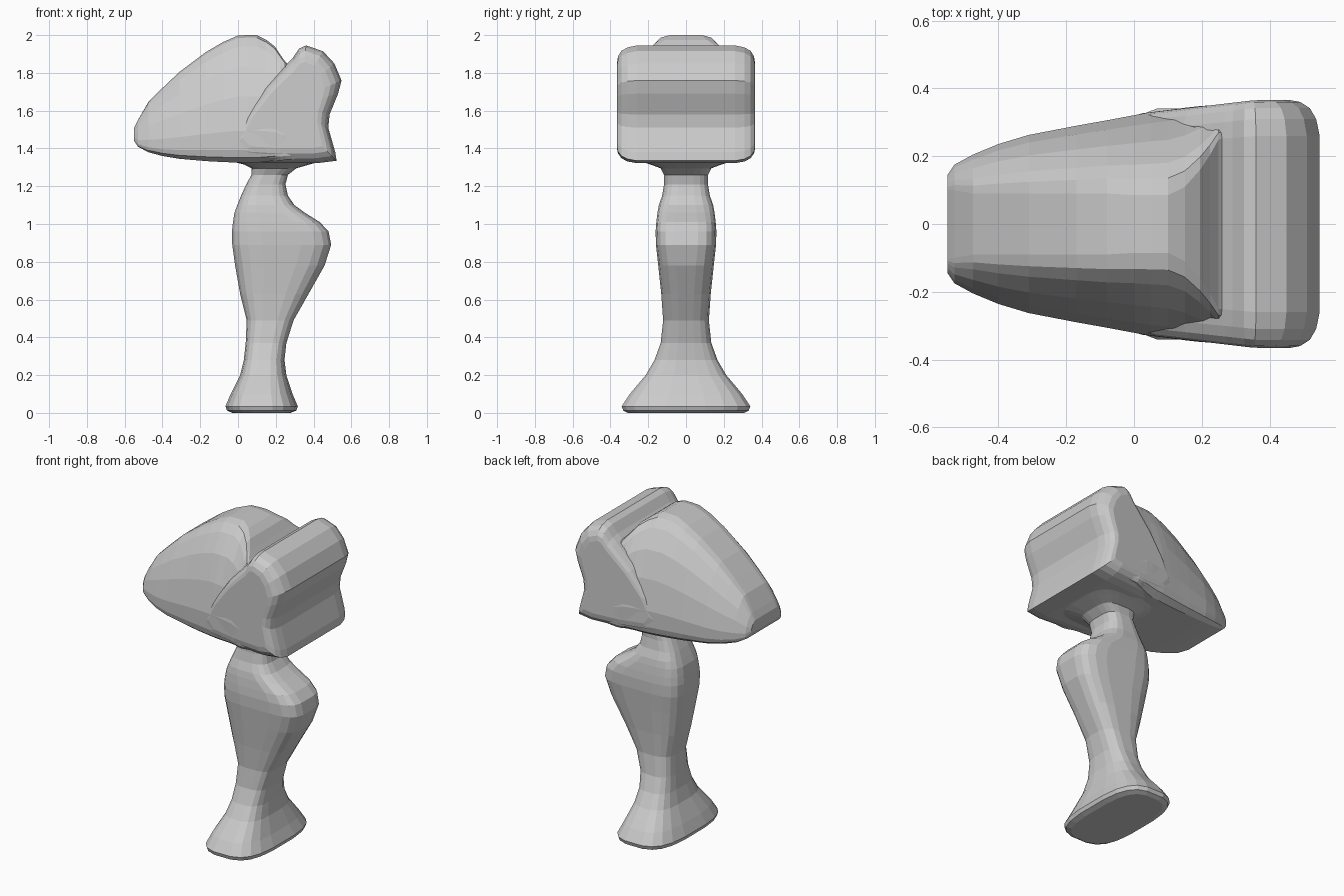
import bpy, bmesh
from math import cos, sin, pi, copysign


def loft(name, rings):
    """Skin a list of equal-length closed rings and cap both ends."""
    bm = bmesh.new()
    vs = [[bm.verts.new(p) for p in r] for r in rings]
    n = len(rings[0])
    for a, b in zip(vs, vs[1:]):
        for i in range(n):
            j = (i + 1) % n
            bm.faces.new((a[i], a[j], b[j], b[i]))
    bm.faces.new(vs[0][::-1])
    bm.faces.new(vs[-1])
    bmesh.ops.recalc_face_normals(bm, faces=bm.faces)
    me = bpy.data.meshes.new(name)
    bm.to_mesh(me)
    bm.free()
    ob = bpy.data.objects.new(name, me)
    bpy.context.collection.objects.link(ob)
    return ob


def superellipse(x0, x1, hy, z, n, count=20):
    pts = []
    for i in range(count):
        a = 2 * pi * (i + 0.5) / count
        c, s = cos(a), sin(a)
        pts.append(((x0 + x1) / 2 + (x1 - x0) / 2 * copysign(abs(c) ** (2 / n), c),
                    hy * copysign(abs(s) ** (2 / n), s), z))
    return pts


# Stem with flared foot: z, x min, x max, half depth, squareness
stem_rows = [
    (0.0, -0.03, 0.28, 0.31, 3.1), (0.012, -0.06, 0.31, 0.335, 3.1),
    (0.035, -0.068, 0.318, 0.343, 3.1), (0.10, -0.04, 0.29, 0.30, 3.1),
    (0.20, 0.01, 0.257, 0.215, 3.1), (0.28, 0.03, 0.247, 0.168, 3.1),
    (0.37, 0.04, 0.257, 0.135, 3.2), (0.49, 0.045, 0.295, 0.122, 3.2),
    (0.63, 0.01, 0.375, 0.132, 3.3), (0.78, -0.017, 0.46, 0.148, 3.6),
    (0.89, -0.032, 0.495, 0.16, 4), (0.96, -0.034, 0.481, 0.162, 4),
    (1.01, -0.028, 0.435, 0.158, 4), (1.06, -0.02, 0.355, 0.152, 3.7),
    (1.10, -0.005, 0.30, 0.145, 3.5), (1.15, 0.015, 0.265, 0.127, 3.5),
    (1.21, 0.043, 0.252, 0.117, 3.5), (1.26, 0.07, 0.265, 0.117, 3.5),
    (1.295, 0.07, 0.31, 0.135, 3.5), (1.315, 0.03, 0.38, 0.19, 3.6),
    (1.335, -0.05, 0.45, 0.25, 4),
]
stem = loft("stem", [superellipse(a, b, h, z, n) for z, a, b, h, n in stem_rows])

# Tapered head body: x, bottom, top, flat half width on top, full half width
body_rows = [
    (-0.55, 1.44, 1.51, 0.10, 0.145), (-0.53, 1.41, 1.55, 0.10, 0.175),
    (-0.475, 1.38, 1.645, 0.09, 0.205), (-0.40, 1.36, 1.72, 0.09, 0.236),
    (-0.31, 1.345, 1.805, 0.09, 0.263), (-0.17, 1.333, 1.91, 0.09, 0.29),
    (-0.08, 1.328, 1.963, 0.09, 0.306), (0.0, 1.325, 1.998, 0.085, 0.321),
    (0.05, 1.325, 2.0, 0.085, 0.33), (0.10, 1.325, 2.0, 0.085, 0.336),
    (0.15, 1.33, 1.975, 0.11, 0.343), (0.195, 1.335, 1.94, 0.16, 0.348),
    (0.225, 1.335, 1.895, 0.205, 0.35), (0.25, 1.34, 1.86, 0.25, 0.352),
    (0.33, 1.345, 1.78, 0.26, 0.345),
]
side = [(0, 0), (0.2, 0.02), (0.38, 0.09), (0.65, 0.25), (0.87, 0.48),
        (1, 0.75), (0.985, 0.9), (0.93, 0.96), (0.77, 1)]


def body_ring(x, zb, zt, wt, w):
    half = [(wt + (w - wt) * f, zt - (zt - zb) * g) for f, g in side]
    return [(x, y, z) for y, z in half] + [(x, -y, z) for y, z in half[::-1]]


head = loft("head", [body_ring(*r) for r in body_rows])

# Upright slab at the back of the head, its profile in x and z reaches
# forward along the flanks so it blends into the tapered body
profile = [(0.265, 1.855), (0.29, 1.88), (0.325, 1.93), (0.36, 1.945), (0.45, 1.915),
           (0.51, 1.85), (0.548, 1.76), (0.53, 1.69), (0.485, 1.58), (0.478, 1.51),
           (0.515, 1.38), (0.522, 1.335), (0.42, 1.322), (0.20, 1.322),
           (0.00, 1.335), (-0.05, 1.40), (0.02, 1.55), (0.14, 1.72)]
caps = [(0.366, 0.085), (0.36, 0.055), (0.342, 0.028), (0.31, 0.01), (0.26, 0)]
slices = [(-y, d) for y, d in caps] + [(y, d) for y, d in caps[::-1]]
cx, cz = 0.34, 1.62


def slab_point(x, z, y, d):
    rx = 0.20 if x > cx else 0.45
    px, pz = cx + (x - cx) * (1 - d / rx), cz + (z - cz) * (1 - d / 0.32)
    return (px, y * (1 - max(0, 0.36 - px) * 0.32), pz)


slab = loft("slab", [[slab_point(x, z, y, d) for x, z in profile] for y, d in slices])

# Merge slab and stem into one continuous form
for part in (slab, stem):
    m = head.modifiers.new("join", 'BOOLEAN')
    m.operation = 'UNION'
    m.object = part
    bpy.context.view_layer.objects.active = head
    bpy.ops.object.modifier_apply(modifier=m.name)
    bpy.data.objects.remove(part)
head.name = "head_and_stem"
